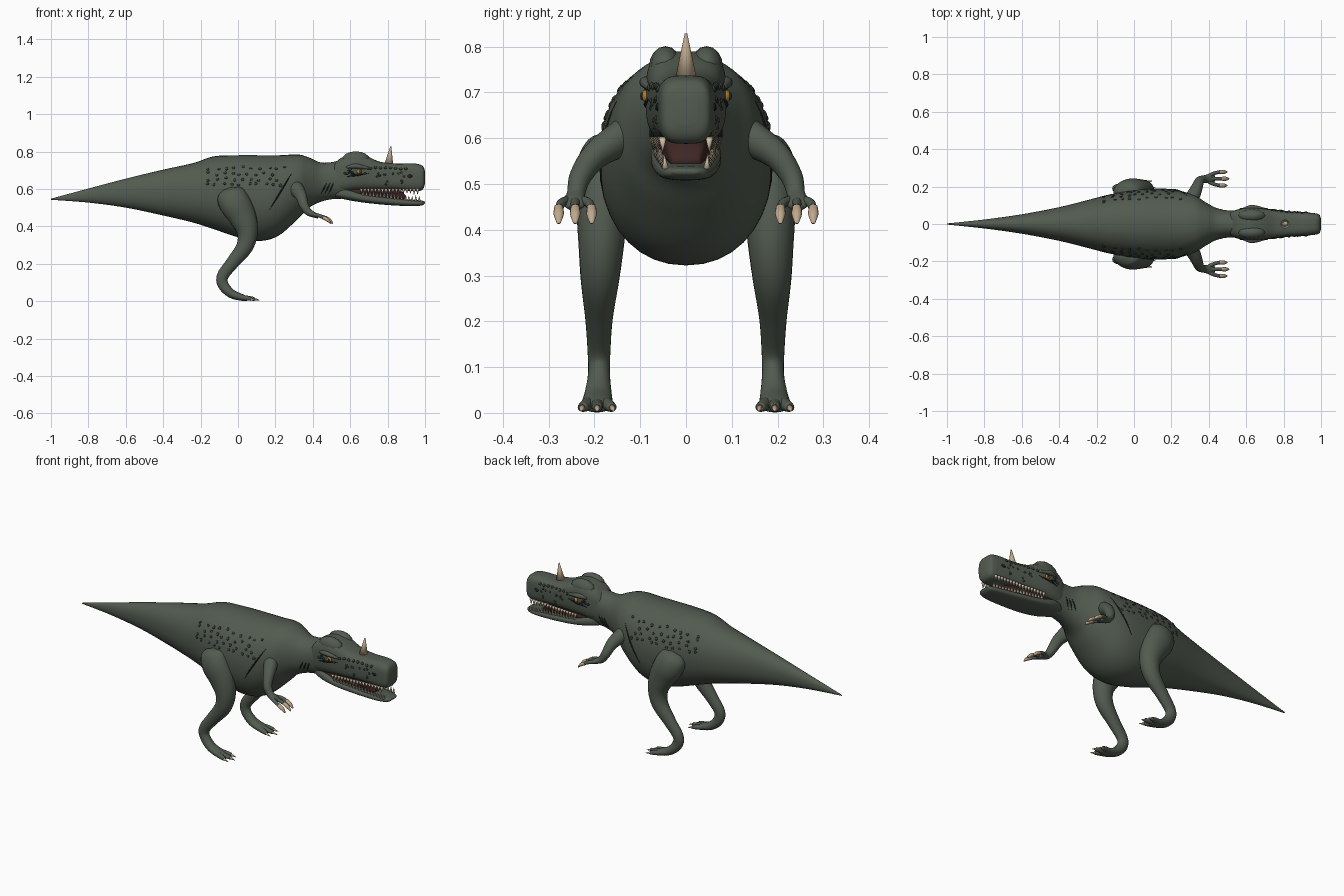
import bpy
import bmesh
import random
from math import cos, sin, pi, copysign
from mathutils import Vector, Matrix
from mathutils.bvhtree import BVHTree

random.seed(4)
if "Cube" in bpy.data.objects:
    bpy.data.objects.remove(bpy.data.objects["Cube"])


def material(name, r, g, b):
    mat = bpy.data.materials.new(name)
    mat.use_nodes = True
    mat.diffuse_color = (r, g, b, 1)
    shader = mat.node_tree.nodes["Principled BSDF"]
    shader.inputs["Base Color"].default_value = (r, g, b, 1)
    shader.inputs["Roughness"].default_value = 0.7
    return mat


skin = material("grey green skin", 0.085, 0.105, 0.08)
scale_dark = material("dark green scales", 0.035, 0.045, 0.035)
crease = material("blackish crease", 0.014, 0.017, 0.014)
bone = material("bone", 0.52, 0.39, 0.26)
ivory = material("tooth ivory", 0.62, 0.52, 0.38)
amber = material("amber eye", 0.42, 0.2, 0.025)
mouth = material("dark mouth", 0.05, 0.02, 0.018)


def finish(name, bm, mat, mirror=False):
    """Turn a bmesh into a smooth object, mirrored across the body if asked."""
    bmesh.ops.recalc_face_normals(bm, faces=bm.faces)
    mesh = bpy.data.meshes.new(name)
    bm.to_mesh(mesh)
    bm.free()
    mesh.materials.append(mat)
    for poly in mesh.polygons:
        poly.use_smooth = True
    obj = bpy.data.objects.new(name, mesh)
    bpy.context.collection.objects.link(obj)
    if mirror:
        mod = obj.modifiers.new("mirror", "MIRROR")
        mod.use_axis = (False, True, False)
        mod.use_mirror_merge = False
    return obj


def spline(rows, steps):
    """Smooth interpolation through rows of numbers."""
    rows = [tuple(r) for r in rows]
    pts = [rows[0]] + rows + [rows[-1]]
    out = []
    for i in range(len(rows) - 1):
        quad = list(zip(*pts[i:i + 4]))
        for s in range(steps):
            t = s / steps
            out.append([b + (c - a) * t / 2 + (a - 2.5 * b + 2 * c - d / 2) * t * t
                        + (1.5 * (b - c) + (d - a) / 2) * t ** 3 for a, b, c, d in quad])
    return out + [list(rows[-1])]


def add_loft(bm, rows, ref=(0, 1, 0), axis=None, power=2.0, sides=24, steps=5):
    """Skin rings (x, y, z, radius along ref, other radius) along a path."""
    rows = spline(rows, steps)
    rings = []
    for i, row in enumerate(rows):
        ahead = Vector(rows[min(i + 1, len(rows) - 1)][:3])
        tangent = Vector(axis) if axis else (ahead - Vector(rows[max(i - 1, 0)][:3])).normalized()
        u = Vector(ref) - tangent * tangent.dot(Vector(ref))
        u.normalize()
        v = tangent.cross(u)
        ring = []
        for k in range(sides):
            c, s = cos(2 * pi * k / sides), sin(2 * pi * k / sides)
            cu = copysign(abs(c) ** (2 / power), c) * max(row[3], 0.001)
            sv = copysign(abs(s) ** (2 / power), s) * max(row[4], 0.001)
            ring.append(bm.verts.new(Vector(row[:3]) + u * cu + v * sv))
        rings.append(ring)
    for a, b in zip(rings, rings[1:]):
        for k in range(sides):
            bm.faces.new((a[k], a[k - 1], b[k - 1], b[k]))
    bm.faces.new(rings[0])
    bm.faces.new(rings[-1][::-1])


def trunk(name, rows, mat, power):
    """Lengthwise form from (x, top, bottom, half width) stations."""
    bm = bmesh.new()
    add_loft(bm, [(x, 0, (t + b) / 2, w, (t - b) / 2) for x, t, b, w in rows],
             axis=(1, 0, 0), power=power, sides=36)
    return finish(name, bm, mat)


def frame(loc, direction):
    turn = Vector(direction).to_track_quat("Z", "Y").to_matrix().to_4x4()
    return Matrix.Translation(loc) @ turn


def add_spike(bm, base, tip, radius, sides=10):
    base, tip = Vector(base), Vector(tip)
    bmesh.ops.create_cone(bm, cap_ends=True, segments=sides, radius1=radius, radius2=radius * 0.12,
                          depth=(tip - base).length, matrix=frame((base + tip) / 2, tip - base))


def add_bump(bm, loc, normal, size):
    bmesh.ops.create_uvsphere(bm, u_segments=12, v_segments=8, radius=1,
                              matrix=frame(loc, normal) @ Matrix.Diagonal((*size, 1)))


def surface(obj):
    """Sampler that drops a point from the side onto an object's surface."""
    tree = BVHTree.FromPolygons([v.co for v in obj.data.vertices],
                                [p.vertices for p in obj.data.polygons])

    def sample(x, z):
        hit, normal, _, _ = tree.ray_cast(Vector((x, 1, z)), Vector((0, -1, 0)))
        return hit, normal
    return sample


# Tail, torso and neck
body = trunk("body", [
    (-1, 0.548, 0.542, 0.003), (-0.8, 0.602, 0.527, 0.024), (-0.6, 0.655, 0.5, 0.052),
    (-0.4, 0.703, 0.458, 0.09), (-0.24, 0.738, 0.42, 0.13), (-0.13, 0.774, 0.385, 0.158),
    (0, 0.78, 0.342, 0.182), (0.12, 0.78, 0.322, 0.19), (0.22, 0.78, 0.352, 0.183),
    (0.32, 0.784, 0.44, 0.155), (0.38, 0.768, 0.5, 0.118), (0.44, 0.742, 0.53, 0.086),
    (0.5, 0.743, 0.545, 0.073), (0.58, 0.755, 0.55, 0.07), (0.64, 0.7, 0.57, 0.05)], skin, 2.15)

# Skull, lower jaw and mouth lining
skull = trunk("skull", [
    (0.49, 0.7, 0.6, 0.045), (0.53, 0.75, 0.585, 0.07), (0.58, 0.78, 0.585, 0.083),
    (0.63, 0.79, 0.59, 0.088), (0.69, 0.775, 0.592, 0.083), (0.76, 0.745, 0.594, 0.075),
    (0.85, 0.735, 0.594, 0.067), (0.93, 0.737, 0.588, 0.061), (0.975, 0.73, 0.59, 0.056),
    (0.993, 0.715, 0.605, 0.047), (1, 0.69, 0.63, 0.025)], skin, 3.4)
trunk("lower_jaw", [
    (0.52, 0.61, 0.555, 0.05), (0.59, 0.6, 0.54, 0.074), (0.68, 0.572, 0.526, 0.076),
    (0.8, 0.556, 0.514, 0.069), (0.92, 0.543, 0.508, 0.058), (0.98, 0.538, 0.511, 0.046),
    (1, 0.532, 0.522, 0.028)], skin, 2.8)
trunk("mouth_lining", [(0.56, 0.61, 0.56, 0.06), (0.7, 0.605, 0.55, 0.056),
                       (0.85, 0.6, 0.54, 0.045), (0.9, 0.56, 0.535, 0.03)], mouth, 3)

# Paired crown bosses and brow ridges
bm = bmesh.new()
add_bump(bm, (0.63, 0.045, 0.755), (0, 0, 1), (0.075, 0.036, 0.046))
add_loft(bm, [(0.58, 0.078, 0.715, 0.006, 0.006), (0.63, 0.088, 0.722, 0.014, 0.013),
              (0.7, 0.08, 0.71, 0.006, 0.006)], sides=12)
finish("crown_and_brows", bm, skin, True)

# Nose horn
bm = bmesh.new()
add_spike(bm, (0.806, 0, 0.728), (0.817, 0, 0.828), 0.024, 20)
finish("nose_horn", bm, bone)

# Teeth follow both jaw edges
bm = bmesh.new()
for i in range(17):
    t = i / 16
    x, y = 0.66 + 0.3 * t, 0.072 - 0.021 * t
    length = random.uniform(0.022, 0.032)
    add_spike(bm, (x, y, 0.602), (x, y, 0.6 - length), 0.0085, 8)
    low = 0.567 - 0.034 * t
    add_spike(bm, (x + 0.009, y - 0.006, low), (x + 0.009, y - 0.004, low + length), 0.0075, 8)
finish("teeth", bm, ivory, True)

# Eyes, pupils and nostrils
bm = bmesh.new()
add_bump(bm, (0.648, 0.086, 0.692), (0, 1, 0), (0.014, 0.014, 0.012))
finish("eyes", bm, amber, True)
bm = bmesh.new()
add_bump(bm, (0.652, 0.096, 0.692), (0, 1, 0), (0.004, 0.009, 0.004))
add_bump(bm, (0.918, 0.061, 0.668), (0, 1, 0), (0.014, 0.009, 0.005))
finish("pupils_and_nostrils", bm, crease, True)

# Hind legs, each with three toes
bm = bmesh.new()
add_loft(bm, [
    (-0.055, 0.165, 0.6, 0.015, 0.03), (-0.045, 0.17, 0.575, 0.05, 0.072),
    (-0.015, 0.18, 0.52, 0.063, 0.083), (0.025, 0.183, 0.45, 0.057, 0.073),
    (0.05, 0.185, 0.37, 0.05, 0.056), (0.035, 0.188, 0.29, 0.042, 0.045),
    (-0.03, 0.19, 0.205, 0.03, 0.035), (-0.082, 0.19, 0.135, 0.025, 0.031),
    (-0.078, 0.19, 0.085, 0.024, 0.029), (-0.035, 0.192, 0.04, 0.03, 0.024),
    (0.02, 0.194, 0.02, 0.034, 0.018), (0.05, 0.194, 0.012, 0.026, 0.011)])
for spread in (-1, 0, 1):
    y = 0.194 + spread * 0.024
    end = 0.088 - abs(spread) * 0.018
    add_loft(bm, [(-0.01, 0.194 + spread * 0.012, 0.024, 0.015, 0.016),
                  (0.04, y, 0.017, 0.014, 0.014), (end, y + spread * 0.008, 0.012, 0.011, 0.01)],
             sides=12)
finish("hind_legs", bm, skin, True)

# Arms, each with three fingers
bm = bmesh.new()
add_loft(bm, [
    (0.28, 0.1, 0.625, 0.045, 0.04), (0.315, 0.15, 0.595, 0.04, 0.036),
    (0.338, 0.2, 0.56, 0.031, 0.029), (0.352, 0.231, 0.515, 0.025, 0.024),
    (0.375, 0.24, 0.478, 0.02, 0.02), (0.41, 0.243, 0.46, 0.014, 0.026),
    (0.43, 0.243, 0.45, 0.009, 0.018)], ref=(0.6, 0, 0.7))
claws = bmesh.new()
for spread in (-1, 0, 1):
    y = 0.242 + spread * 0.036
    reach = 0.465 + (spread == 0) * 0.01
    add_loft(bm, [(0.395, 0.242 + spread * 0.012, 0.465, 0.011, 0.011),
                  (0.43, y - spread * 0.006, 0.458, 0.01, 0.01),
                  (reach, y, 0.443, 0.009, 0.009)], sides=12)
    add_loft(claws, [(reach - 0.01, y, 0.448, 0.01, 0.01), (reach + 0.015, y, 0.433, 0.011, 0.009),
                     (reach + 0.033, y, 0.414, 0.004, 0.002)], sides=12)
    end = 0.08 - abs(spread) * 0.018
    add_spike(claws, (end, 0.194 + spread * 0.032, 0.013), (end + 0.036, 0.194 + spread * 0.036, 0.004), 0.009)
finish("arms", bm, skin, True)
finish("claws", claws, bone, True)

# Raised scales on the flanks and face
on_body, on_skull = surface(body), surface(skull)
bm = bmesh.new()
for row in range(4):
    for i in range(10):
        x = -0.17 + i * 0.045 + (row % 2) * 0.02 + random.uniform(-0.012, 0.012)
        z = 0.622 + row * 0.03 + random.uniform(-0.008, 0.008)
        if x < 0.26 - (row % 3) * 0.03:
            add_bump(bm, *on_body(x, z), (0.008, random.uniform(0.006, 0.01), 0.004))
for i in range(12):
    add_bump(bm, *on_skull(0.6 + i * 0.027, 0.712 + random.uniform(-0.006, 0.004)), (0.009, 0.008, 0.005))
for i in range(22):
    x, z = random.uniform(0.57, 0.9), random.uniform(0.62, 0.69)
    if abs(x - 0.648) > 0.03:
        add_bump(bm, *on_skull(x, z), (0.006, 0.006, 0.004))
finish("raised_scales", bm, scale_dark, True)


# Flank scar, neck creases and eye creases
def add_crease(bm, sample, start, end, radius):
    rows = []
    for i in range(9):
        p = Vector(start).lerp(Vector(end), i / 8)
        r = radius * (0.25 + sin(pi * i / 8))
        rows.append((*sample(p.x, p.y)[0], r, r))
    add_loft(bm, rows, sides=8, steps=2)


bm = bmesh.new()
add_crease(bm, on_body, (0.285, 0.68), (0.17, 0.49), 0.0035)
for i in range(3):
    add_crease(bm, on_body, (0.475 + i * 0.018, 0.632), (0.445 + i * 0.02, 0.575), 0.0028)
add_crease(bm, on_skull, (0.58, 0.665), (0.7, 0.685), 0.004)
add_crease(bm, on_skull, (0.585, 0.7), (0.63, 0.675), 0.004)
finish("skin_creases", bm, crease, True)
